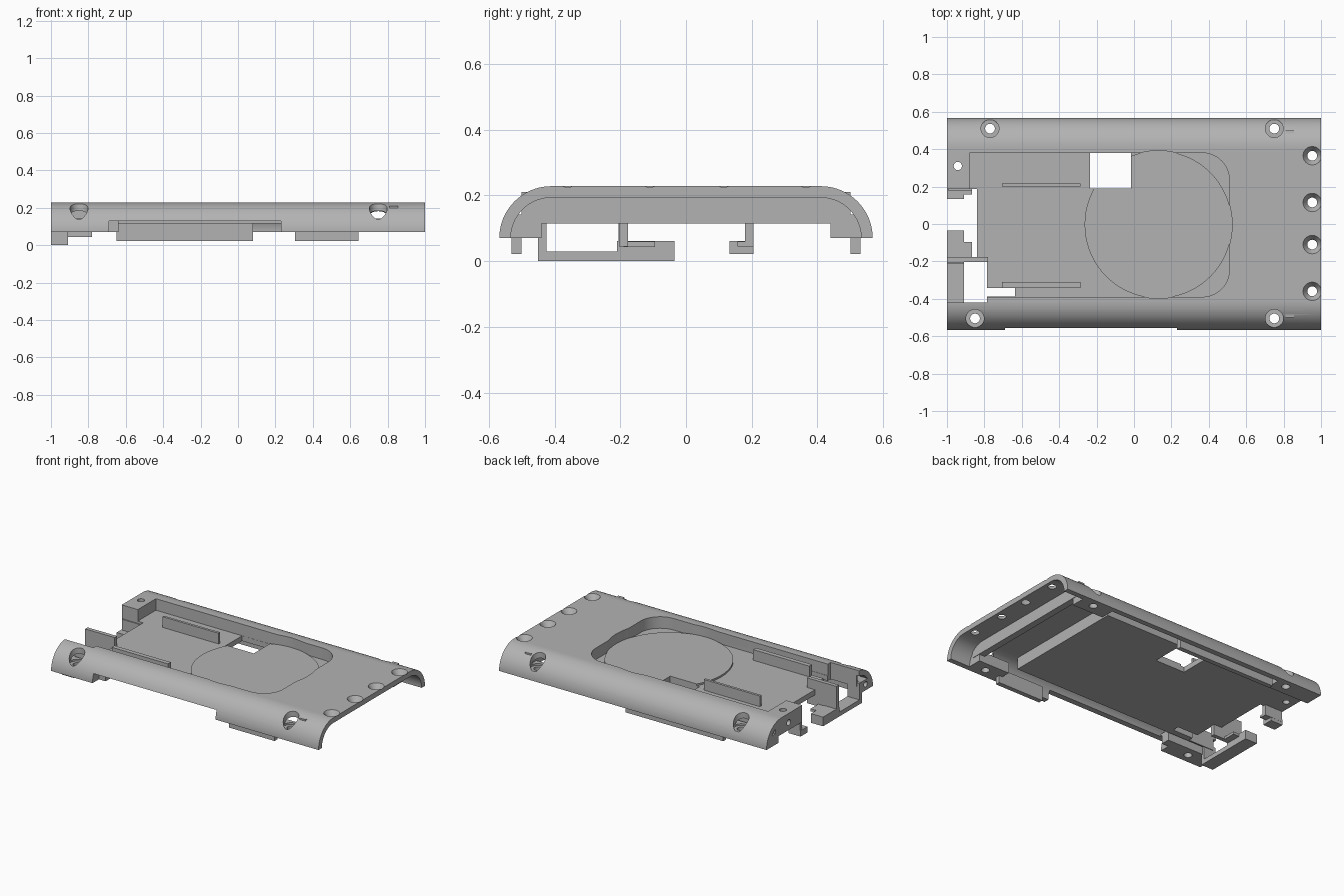
import bpy, bmesh, math
from mathutils import Matrix

if "Cube" in bpy.data.objects:
    bpy.data.objects.remove(bpy.data.objects["Cube"])

grey = bpy.data.materials.new("plain_grey")
grey.use_nodes = True
COLOUR = (0.45, 0.45, 0.45, 1)
grey.diffuse_color = COLOUR
grey.node_tree.nodes["Principled BSDF"].inputs["Base Color"].default_value = COLOUR


def finish(bm, name):
    bmesh.ops.recalc_face_normals(bm, faces=bm.faces)
    mesh = bpy.data.meshes.new(name)
    bm.to_mesh(mesh)
    bm.free()
    mesh.materials.append(grey)
    ob = bpy.data.objects.new(name, mesh)
    bpy.context.collection.objects.link(ob)
    return ob


def prism(points, offset, name):
    """Extrude a closed outline of 3D points along an offset."""
    bm = bmesh.new()
    face = bm.faces.new([bm.verts.new(p) for p in points])
    ext = bmesh.ops.extrude_face_region(bm, geom=[face])
    bmesh.ops.translate(bm, vec=offset, verts=[g for g in ext["geom"] if isinstance(g, bmesh.types.BMVert)])
    return finish(bm, name)


def box(x, y, z, name="block"):
    pts = [(x[0], y[0], z[0]), (x[1], y[0], z[0]), (x[1], y[1], z[0]), (x[0], y[1], z[0])]
    return prism(pts, (0, 0, z[1] - z[0]), name)


def cyl(x, y, z, r, r_top=None, axis="Z", seg=32):
    bm = bmesh.new()
    bmesh.ops.create_cone(bm, cap_ends=True, segments=seg, radius1=r,
                          radius2=r if r_top is None else r_top, depth=z[1] - z[0])
    turn = Matrix.Rotation(math.pi / 2, 4, "Y") if axis == "X" else Matrix()
    bmesh.ops.transform(bm, matrix=Matrix.Translation((x, y, (z[0] + z[1]) / 2)) @ turn, verts=bm.verts)
    return finish(bm, "cylinder")


def arc(cx, cy, r, a0, a1, n=20):
    steps = [math.radians(a0 + (a1 - a0) * i / n) for i in range(n + 1)]
    return [(cx + r * math.cos(a), cy + r * math.sin(a)) for a in steps]


def arch(r, x0, x1, name, drop=0.0):
    """Flat-topped arch running along x."""
    yz = arc(0.41, 0.07, r, 0, 90) + arc(-0.41, 0.07, r, 90, 180)
    if drop:
        yz = [(0.41 + r, 0.07 - drop)] + yz + [(-0.41 - r, 0.07 - drop)]
    return prism([(x0, y, z) for y, z in yz], (x1 - x0, 0, 0), name)


def combine(target, tool, op):
    mod = target.modifiers.new("combine", "BOOLEAN")
    mod.operation, mod.solver, mod.object = op, "EXACT", tool
    bpy.context.view_layer.objects.active = target
    bpy.ops.object.modifier_apply(modifier=mod.name)
    bpy.data.objects.remove(tool)


def add(tool):
    combine(cover, tool, "UNION")


def cut(tool):
    combine(cover, tool, "DIFFERENCE")


# Arched shell, open at both ends
cover = arch(0.158, -1, 1, "back_cover")
cut(arch(0.123, -1.1, 1.1, "hollow", 0.05))

# Tray under the recess, cross rib, end block and screw blocks
add(box((-0.98, 0.56), (-0.43, 0.42), (0.115, 0.21)))
add(box((0.81, 0.855), (-0.5, 0.5), (0.115, 0.21)))
add(box((-1, -0.86), (0.19, 0.47), (0.115, 0.205)))
for side in (-1, 1):
    for x in ((-1, -0.64 if side < 0 else -0.69), (0.62, 0.852)):
        add(box(x, sorted((side * 0.44, side * 0.545)), (0.07, 0.142)))

# Rounded recess and round clearance
outline = [(-0.88, -0.39)] + arc(0.365, -0.245, 0.145, -90, 0, 10) + arc(0.365, 0.235, 0.145, 0, 90, 10) + [(-0.88, 0.38)]
cut(prism([(x, y, 0.15) for x, y in outline], (0, 0, 0.3), "recess"))
cut(cyl(0.13, -0.003, (0.162, 0.4), 0.395, seg=72))

# Raised round pad on the recess floor
add(cyl(0.13, -0.003, (0.13, 0.162), 0.394, seg=72))

# Through openings: lens window, end gap, connector bay, slot, side cutout
low_high = (-0.1, 0.4)
cut(box((-0.235, -0.015), (0.19, 0.379), low_high))
cut(box((-1.1, -0.84), (-0.19, 0.187), low_high))
cut(box((-1.1, -0.787), (-0.42, -0.18), low_high))
cut(box((-0.8, -0.635), (-0.388, -0.342), low_high))
cut(box((-0.69, 0.23), (-0.65, -0.5), (-0.1, 0.13)))

# Countersunk holes along one end
for y in (0.365, 0.115, -0.11, -0.36):
    cut(cyl(0.953, y, (0.19, 0.232), 0.024, 0.052))
    cut(cyl(0.953, y, low_high, 0.025))

# Counterbored holes along the curved sides
for x, y in ((-0.77, 0.51), (0.75, 0.51), (-0.85, -0.505), (0.75, -0.505)):
    cut(cyl(x, y, (0.13, 0.4), 0.048))
    cut(cyl(x, y, low_high, 0.026))

# Small pin holes in the end blocks
cut(cyl(-0.942, 0.31, low_high, 0.022))
cut(cyl(-1.0, 0.33, (0.115, 0.215), 0.02, axis="X"))
cut(cyl(-1.0, -0.49, (0.06, 0.16), 0.018, axis="X"))

# Upright ribs on the recess floor
add(box((-0.705, -0.285), (0.2, 0.217), (0.14, 0.222)))
add(box((-0.705, -0.285), (-0.341, -0.311), (0.14, 0.222)))

# Clip rails hanging below the side walls
add(box((0.305, 0.645), (-0.531, -0.5), (0.022, 0.12)))
add(box((-0.65, 0.08), (0.5, 0.531), (0.022, 0.12)))

# Connector cradle
add(box((-1, -0.91), (-0.45, -0.424), (0, 0.14)))
add(box((-1, -0.91), (-0.45, -0.035), (0, 0.03)))
add(box((-1, -0.91), (-0.21, -0.035), (0.01, 0.062)))
add(box((-0.93, -0.865), (-0.19, -0.095), (0.043, 0.06)))
add(box((-1, -0.91), (-0.205, -0.178), (0.005, 0.215)))
add(box((-0.92, -0.78), (-0.204, -0.177), (0.044, 0.215)))

# Small opposite hook
add(box((-1, -0.91), (0.133, 0.205), (0.022, 0.062)))
add(box((-0.995, -0.865), (0.18, 0.206), (0.044, 0.135)))
add(box((-0.93, -0.865), (0.157, 0.204), (0.045, 0.06)))

# Smooth curves, sharp edges
bpy.ops.object.select_all(action="DESELECT")
cover.select_set(True)
bpy.context.view_layer.objects.active = cover
bpy.ops.object.shade_smooth_by_angle(angle=math.radians(30))
